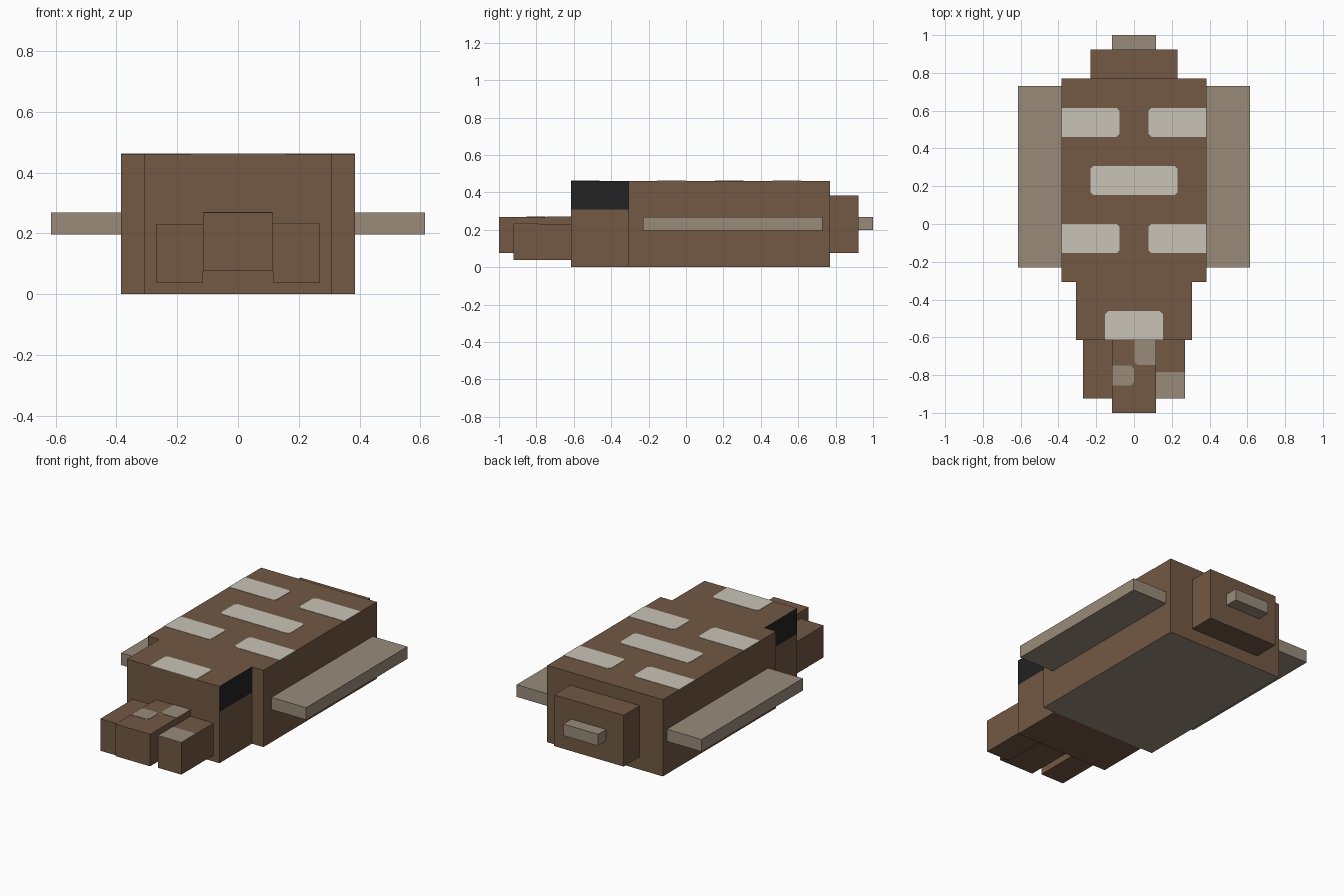
import bpy, bmesh

cube = bpy.data.objects.get("Cube")
if cube:
    bpy.data.objects.remove(cube, do_unlink=True)

U = 1 / 13  # modelling unit: the whole model is 26 units long


def srgb(hex_code):
    channels = [int(hex_code[i:i + 2], 16) / 255 for i in (0, 2, 4)]
    return [c / 12.92 if c <= 0.04045 else ((c + 0.055) / 1.055) ** 2.4
            for c in channels] + [1]


def material(name, hex_code):
    mat = bpy.data.materials.new(name)
    mat.use_nodes = True
    mat.diffuse_color = srgb(hex_code)
    shader = next(n for n in mat.node_tree.nodes if n.type == "BSDF_PRINCIPLED")
    shader.inputs["Base Color"].default_value = srgb(hex_code)
    shader.inputs["Roughness"].default_value = 0.9
    return mat


brown = material("brown", "735944")
tan = material("tan", "988B7A")
cream = material("cream", "C9C4B6")
black = material("black", "222222")


def finish(name, bm, mats):
    bmesh.ops.recalc_face_normals(bm, faces=bm.faces[:])
    mesh = bpy.data.meshes.new(name)
    bm.to_mesh(mesh)
    bm.free()
    for mat in mats:
        mesh.materials.append(mat)
    obj = bpy.data.objects.new(name, mesh)
    bpy.context.collection.objects.link(obj)
    return obj


def box(name, x, y, z, mats, split=None, rule=None):
    """Box from unit ranges; rule picks faces that take the second material."""
    bm = bmesh.new()
    bmesh.ops.create_cube(bm, size=1)
    for v in bm.verts:
        v.co = [U * r[int(c > 0)] for r, c in zip((x, y, z), v.co)]
    if split is not None:
        bmesh.ops.bisect_plane(bm, geom=bm.verts[:] + bm.edges[:] + bm.faces[:],
                               plane_co=(0, 0, split * U), plane_no=(0, 0, 1))
    bm.normal_update()
    for f in bm.faces:
        if rule and rule(f):
            f.material_index = 1
    return finish(name, bm, mats)


def patch(name, x, y, top, part_x, part_y, mat, cut=0.2):
    """Thin plate; corners clear of the part's outline are chamfered."""
    bm = bmesh.new()
    points = []
    for i, j in ((0, 0), (1, 0), (1, 1), (0, 1)):
        cx, cy = x[i], y[j]
        if cx in part_x or cy in part_y:
            points.append((cx, cy))
        else:
            a = (cx + (cut if i == 0 else -cut), cy)
            b = (cx, cy + (cut if j == 0 else -cut))
            points += [b, a] if i == j else [a, b]
    face = bm.faces.new([bm.verts.new((px * U, py * U, top * U)) for px, py in points])
    up = bmesh.ops.extrude_face_region(bm, geom=[face])["geom"]
    for v in up:
        if isinstance(v, bmesh.types.BMVert):
            v.co.z += 0.002
    return finish(name, bm, [mat])


# Trunk, with a tan belly
BODY_X, BODY_Y = (-5, 5), (-4, 10)
box("body", BODY_X, BODY_Y, (0, 6), [brown, tan], rule=lambda f: f.normal.z < -0.5)

# Head, with black eye bands on the upper sides
HEAD_X, HEAD_Y = (-4, 4), (-8, -4)
box("head", HEAD_X, HEAD_Y, (0, 6), [brown, black], split=4,
    rule=lambda f: abs(f.normal.x) > 0.5 and f.calc_center_median().z > 4 * U)

# Snout and tail
SNOUT_X, SNOUT_Y = (-1.5, 1.5), (-13, -8)
box("snout", SNOUT_X, SNOUT_Y, (1, 3.5), [brown])
box("tail_base", (-3, 3), (10, 12), (1, 5), [brown])
box("tail_tip", (-1.5, 1.5), (12, 13), (2.6, 3.5), [tan])

# Paired jaws, fins and back spots
for side, s in (("left", 1), ("right", -1)):
    def span(a, b):
        return tuple(sorted((s * a, s * b)))
    box(side + "_jaw", span(1.5, 3.5), (-12, -8), (0.5, 3), [brown])
    box(side + "_fin", span(5, 8), (-3, 9.5), (2.55, 3.5), [tan])
    for spot, y in (("rear", (6, 8)), ("front", (-2, 0))):
        patch(f"{side}_{spot}_spot", span(1, 5), y, 6, BODY_X, BODY_Y, cream)

# Central spots
patch("middle_spot", (-3, 3), (2, 4), 6, BODY_X, BODY_Y, cream)
patch("head_spot", (-2, 2), (-8, -6), 6, HEAD_X, HEAD_Y, cream)

# Small uneven markings on snout and left jaw
patch("snout_back_mark", (0.05, 1.5), (-9.7, -8), 3.5, SNOUT_X, SNOUT_Y, tan)
patch("snout_front_mark", (-1.5, 0), (-11.1, -9.75), 3.5, SNOUT_X, SNOUT_Y, tan)
patch("jaw_mark", (1.5, 3.5), (-12, -10.2), 3, (1.5, 3.5), (-12, -8), tan)
